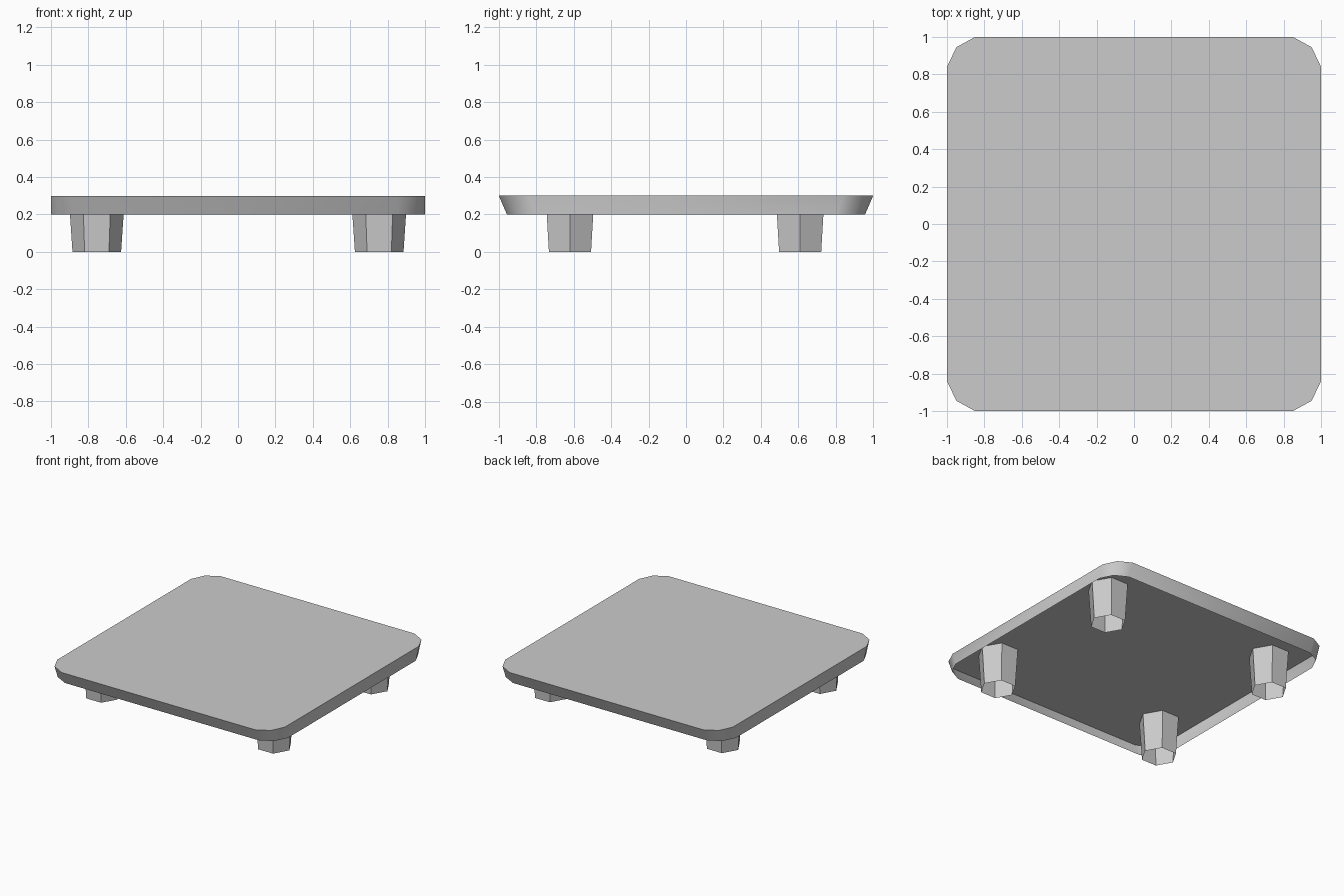
import bpy
import bmesh
from math import cos, sin, pi, radians

old = bpy.data.objects.get("Cube")
if old:
    bpy.data.objects.remove(old, do_unlink=True)

grey = bpy.data.materials.new("light_grey")
grey.use_nodes = True
colour = (0.6, 0.6, 0.6, 1)
grey.diffuse_color = colour
grey.node_tree.nodes["Principled BSDF"].inputs["Base Color"].default_value = colour


def open_shell(name, top, bottom, location=(0, 0, 0)):
    """Capped top ring joined to an open bottom ring by a wall."""
    bm = bmesh.new()
    upper = [bm.verts.new(p) for p in top]
    lower = [bm.verts.new(p) for p in bottom]
    bm.faces.new(upper)
    n = len(upper)
    for i in range(n):
        j = (i + 1) % n
        bm.faces.new((lower[i], lower[j], upper[j], upper[i]))
    mesh = bpy.data.meshes.new(name)
    bm.to_mesh(mesh)
    bm.free()
    mesh.materials.append(grey)
    obj = bpy.data.objects.new(name, mesh)
    obj.location = location
    bpy.context.collection.objects.link(obj)
    return obj


# Tray: rounded square, front and back walls lean inward towards the bottom
corner = [(1, 0.84), (0.95, 0.945), (0.85, 1)]
outline = []
for sx, sy in ((1, 1), (-1, 1), (-1, -1), (1, -1)):
    points = corner if sx * sy > 0 else corner[::-1]
    outline += [(sx * x, sy * y) for x, y in points]
tray = open_shell("tray_top",
                  [(x, y, 0.3) for x, y in outline],
                  [(x, y * 0.957, 0.2) for x, y in outline])
bpy.context.view_layer.objects.active = tray
tray.select_set(True)
bpy.ops.object.shade_smooth_by_angle(angle=radians(45))


# Legs: tapered hollow hexagons reaching up to the underside of the top
def hexagon(radius, z):
    return [(radius * cos(i * pi / 3), radius * sin(i * pi / 3), z) for i in range(6)]


for side, x in (("left", 0.755), ("right", -0.755)):
    for end, y in (("front", -0.62), ("back", 0.61)):
        open_shell(f"{end}_{side}_leg", hexagon(0.15, 0.299), hexagon(0.13, 0), (x, y, 0))
